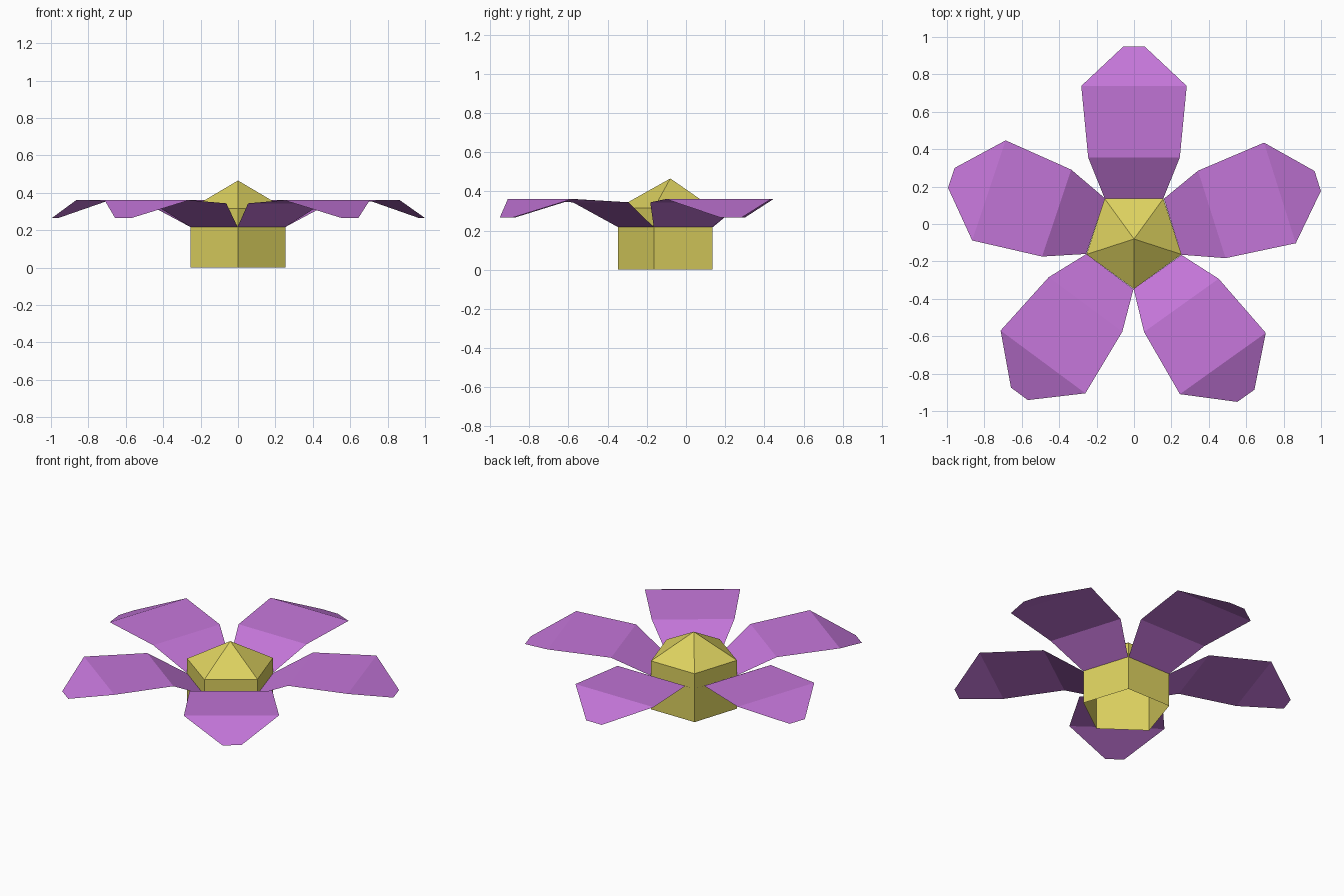
import bpy, bmesh, math
from mathutils import Matrix, Vector

if "Cube" in bpy.data.objects:
    bpy.data.objects.remove(bpy.data.objects["Cube"])

CENTRE = Vector((0, -0.08, 0))


def material(name, rgb):
    m = bpy.data.materials.new(name)
    m.diffuse_color = (*rgb, 1)
    m.use_nodes = True
    m.node_tree.nodes["Principled BSDF"].inputs["Base Color"].default_value = m.diffuse_color
    return m


def finish(name, bm, mat):
    me = bpy.data.meshes.new(name)
    bm.to_mesh(me)
    bm.free()
    me.materials.append(mat)
    ob = bpy.data.objects.new(name, me)
    bpy.context.collection.objects.link(ob)
    return ob


yellow = material("pollen yellow", (0.72, 0.64, 0.115))
purple = material("petal purple", (0.55, 0.18, 0.69))

# Flower centre: five-sided tube, open below, with a pyramid cap
bm = bmesh.new()
R = 0.267
rings = []
for z in (0.0, 0.316):
    rings.append([bm.verts.new(CENTRE + Vector((R * math.cos(a), R * math.sin(a), z)))
                  for a in (math.radians(-90 + 72 * i) for i in range(5))])
apex = bm.verts.new(CENTRE + Vector((0, 0, 0.466)))
low, high = rings
for i in range(5):
    j = (i + 1) % 5
    bm.faces.new((low[i], low[j], high[j], high[i]))
    bm.faces.new((high[i], high[j], apex))
finish("flower_centre", bm, yellow)

# Petals: thin folded strips given as (distance out, half width, height)
profile = [(0.217, 0.157, 0.218), (0.436, 0.245, 0.344),
           (0.818, 0.282, 0.361), (1.03, 0.056, 0.266)]
for k, angle in enumerate((90, 17.5, -54.5, -126.5, 161.5)):
    bm = bmesh.new()
    rows = [[bm.verts.new((r, s * w, z)) for s in (-1, 1)] for r, w, z in profile]
    for a, b in zip(rows, rows[1:]):
        bm.faces.new((a[0], b[0], b[1], a[1]))
    bm.transform(Matrix.Translation(CENTRE) @ Matrix.Rotation(math.radians(angle), 4, 'Z'))
    finish(f"petal_{k + 1}", bm, purple)
